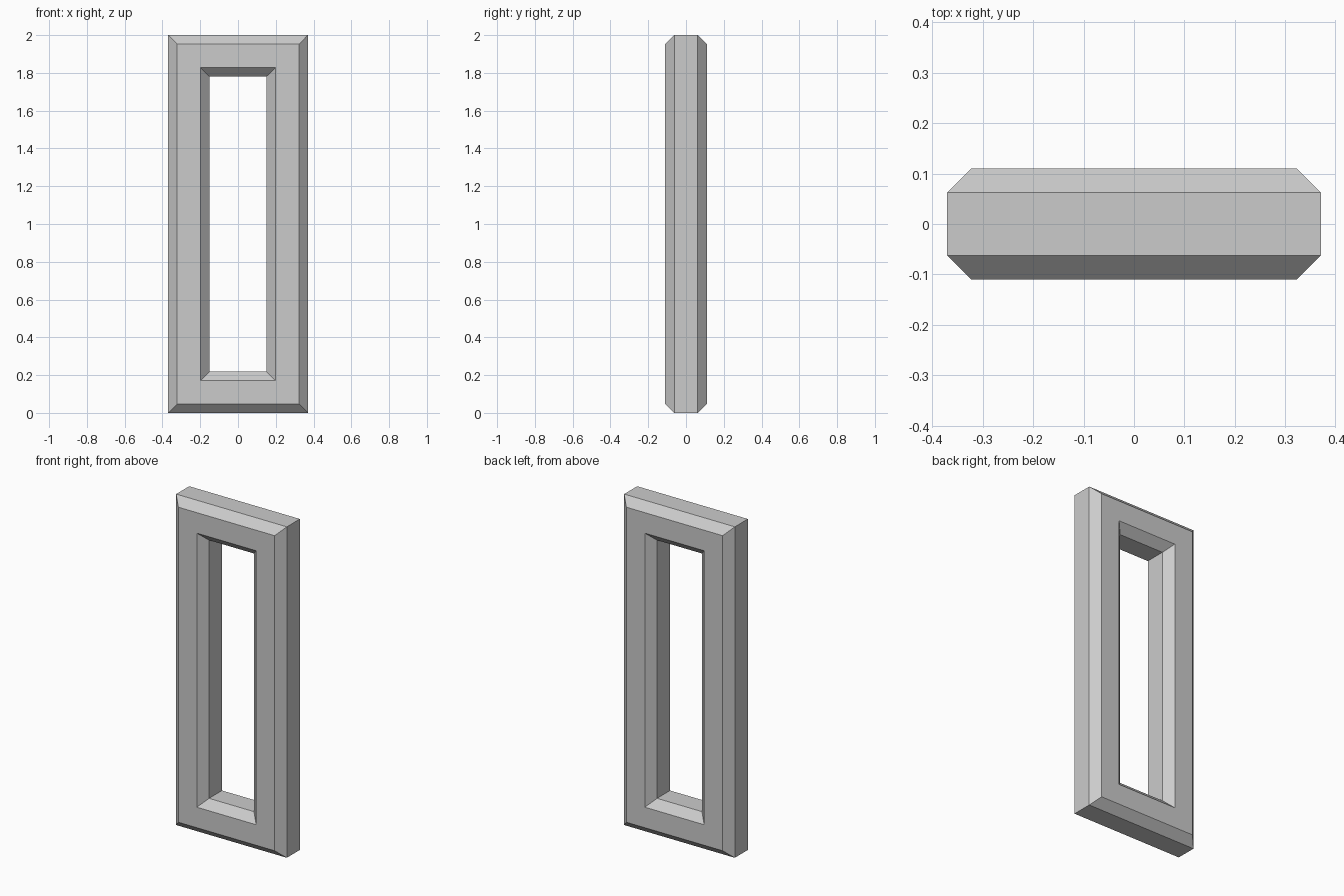
import bpy, bmesh

if "Cube" in bpy.data.objects:
    bpy.data.objects.remove(bpy.data.objects["Cube"])

W, H, T = 0.37, 1.0, 0.11      # half width, half height, half thickness
BAR, BEV = 0.22, 0.048         # bar width and chamfer size

# Bar cross-section: (inset from outer edge, depth), chamfered square
profile = [(0, T - BEV), (0, BEV - T), (BEV, -T), (BAR - BEV, -T),
           (BAR, BEV - T), (BAR, T - BEV), (BAR - BEV, T), (BEV, T)]

# Sweep the section round the rectangle with mitred corners
bm = bmesh.new()
rings = [[bm.verts.new((sx * (W - d), y, H + sz * (H - d))) for d, y in profile]
         for sx, sz in ((-1, -1), (1, -1), (1, 1), (-1, 1))]
n = len(profile)
for i in range(4):
    a, b = rings[i], rings[(i + 1) % 4]
    for j in range(n):
        k = (j + 1) % n
        bm.faces.new((a[j], a[k], b[k], b[j]))
bmesh.ops.recalc_face_normals(bm, faces=bm.faces)

mesh = bpy.data.meshes.new("rectangular_frame")
bm.to_mesh(mesh)
bm.free()

# Single plain grey
grey = bpy.data.materials.new("light grey")
grey.diffuse_color = (0.6, 0.6, 0.6, 1)
grey.use_nodes = True
grey.node_tree.nodes["Principled BSDF"].inputs["Base Color"].default_value = grey.diffuse_color
mesh.materials.append(grey)

frame = bpy.data.objects.new("rectangular_frame", mesh)
bpy.context.collection.objects.link(frame)
